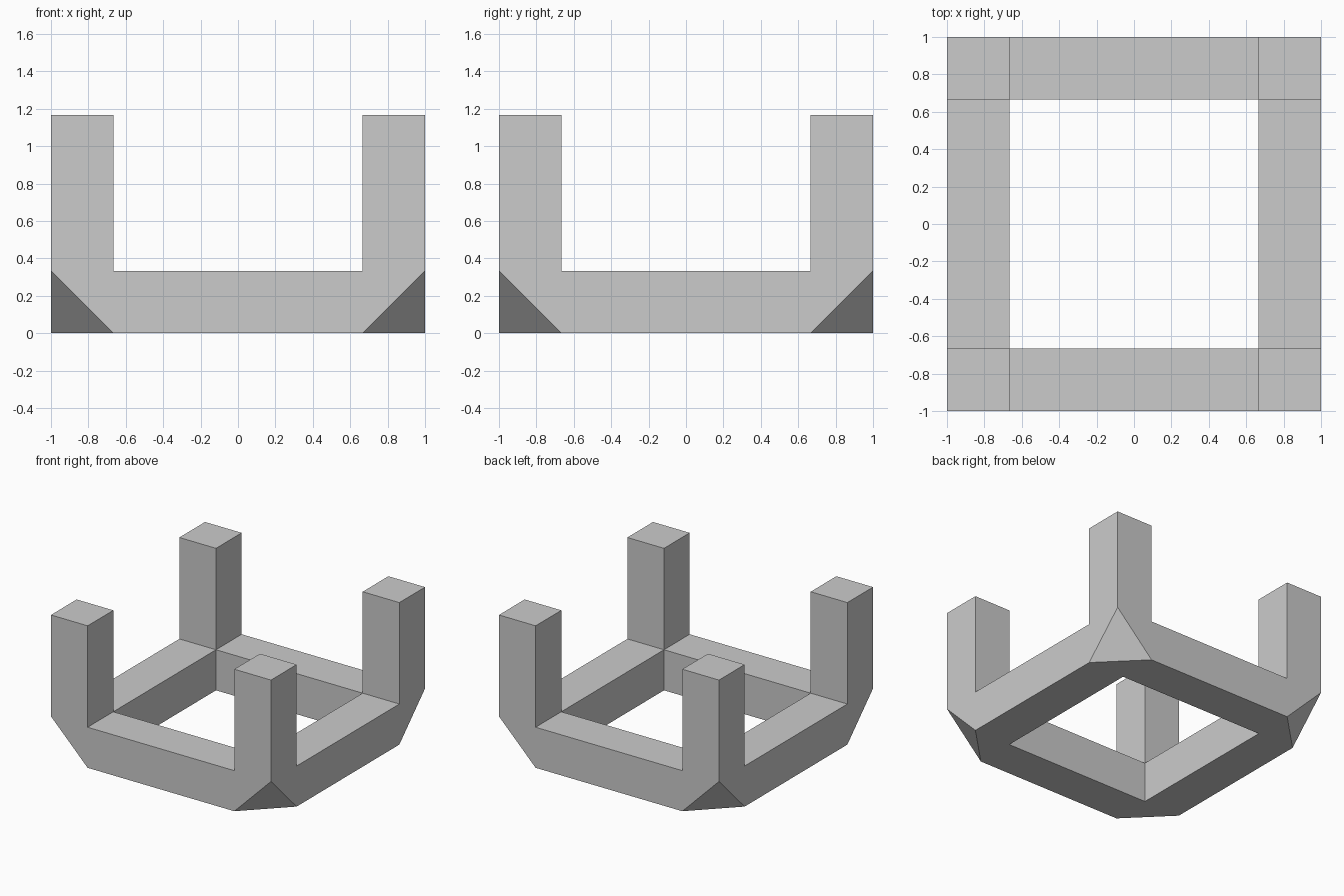
import bpy, bmesh

cube = bpy.data.objects.get("Cube")
if cube:
    bpy.data.objects.remove(cube, do_unlink=True)

INNER = 2 / 3       # inner face of the beams
BEAM = 1 / 3        # beam height and thickness
TOP = 7 / 6         # height of the corner posts

grey = bpy.data.materials.new("plain_grey")
grey.use_nodes = True
colour = (0.6, 0.6, 0.6, 1)
grey.diffuse_color = colour
grey.node_tree.nodes["Principled BSDF"].inputs["Base Color"].default_value = colour


def raise_faces(bm, faces, height):
    """Extrude faces straight up by a height."""
    out = bmesh.ops.extrude_face_region(bm, geom=faces)["geom"]
    verts = [g for g in out if isinstance(g, bmesh.types.BMVert)]
    bmesh.ops.translate(bm, vec=(0, 0, height), verts=verts)
    return [g for g in out if isinstance(g, bmesh.types.BMFace)]


bm = bmesh.new()

# Square ring: a three by three grid with the middle removed
bmesh.ops.create_grid(bm, x_segments=3, y_segments=3, size=1)
for v in bm.verts:
    for axis in (0, 1):
        if abs(v.co[axis]) < 0.9:
            v.co[axis] = INNER if v.co[axis] > 0 else -INNER
middle = [f for f in bm.faces if f.calc_center_median().length < 0.1]
bmesh.ops.delete(bm, geom=middle, context='FACES')

# Beams, then the four corner posts
ring = raise_faces(bm, bm.faces[:], BEAM)
corners = []
for f in ring:
    c = f.calc_center_median()
    if min(abs(c.x), abs(c.y)) > INNER:
        corners.append(f)
raise_faces(bm, corners, TOP - BEAM)

# Slice off the bottom outer corners diagonally
tips = [v for v in bm.verts
        if v.co.z < 0.01 and min(abs(v.co.x), abs(v.co.y)) > 0.9]
for tip in tips:
    near = {e.other_vert(tip) for e in tip.link_edges}
    for f in list(tip.link_faces):
        bmesh.utils.face_split(f, *[v for v in f.verts if v in near])
    bmesh.ops.dissolve_verts(bm, verts=[tip])

bmesh.ops.recalc_face_normals(bm, faces=bm.faces[:])
mesh = bpy.data.meshes.new("corner_post_frame")
bm.to_mesh(mesh)
bm.free()
mesh.materials.append(grey)
frame = bpy.data.objects.new("corner_post_frame", mesh)
bpy.context.collection.objects.link(frame)
